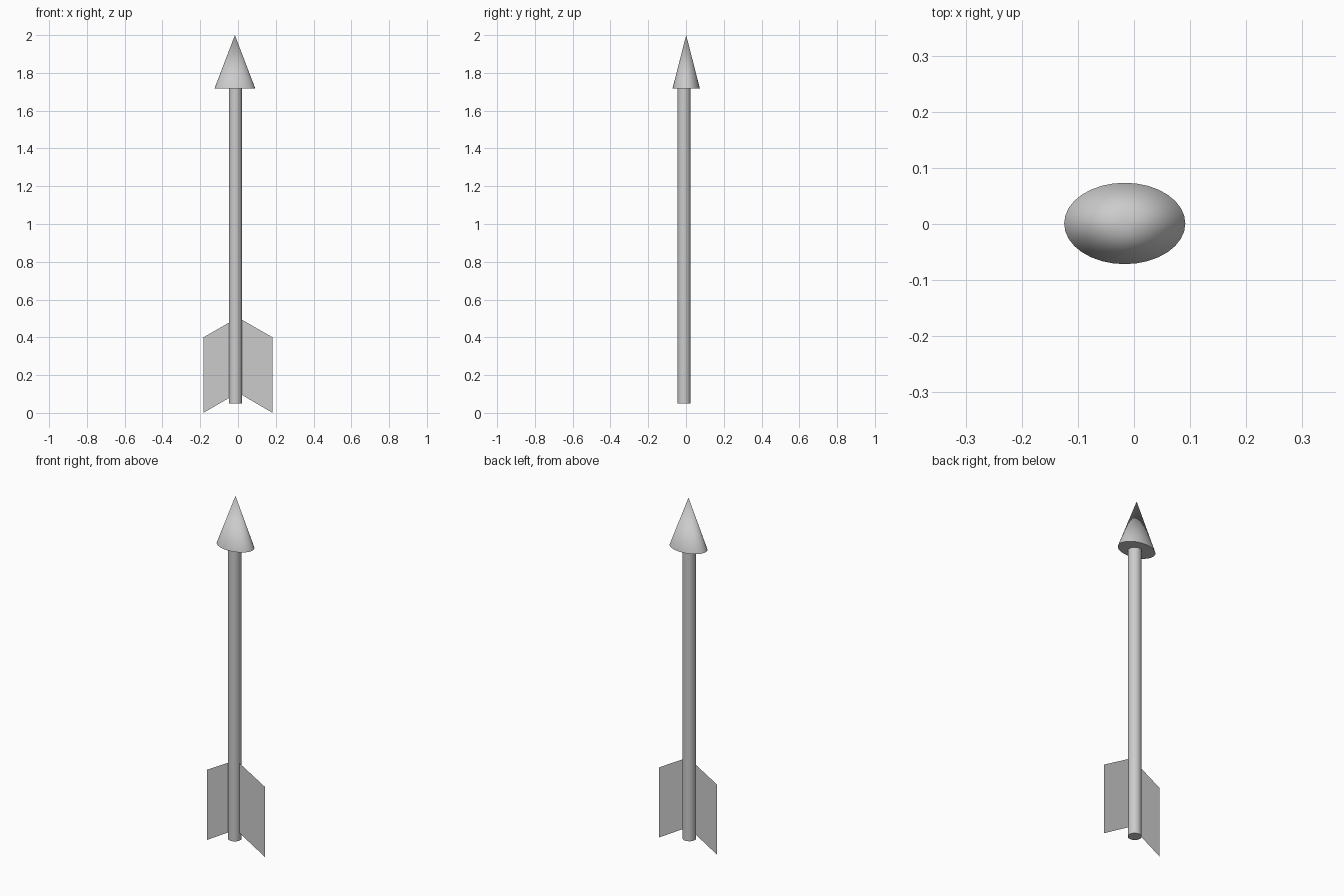
import bpy

if "Cube" in bpy.data.objects:
    bpy.data.objects.remove(bpy.data.objects["Cube"])

FIN_Y = -0.018  # plane of the flat fletching


def smooth(obj):
    bpy.context.view_layer.objects.active = obj
    bpy.ops.object.shade_smooth_by_angle()


# Shaft: slim round rod from just above the ground into the head
bottom, top = 0.05, 1.722
bpy.ops.mesh.primitive_cylinder_add(
    vertices=32, radius=0.035, depth=top - bottom,
    location=(-0.0135, -0.0105, (bottom + top) / 2))
shaft = bpy.context.object
shaft.name = "shaft"
smooth(shaft)

# Head: closed cone with an oval base
base, tip = 1.717, 2.0
bpy.ops.mesh.primitive_cone_add(
    vertices=32, radius1=1, radius2=0, depth=tip - base,
    location=(-0.0165, 0.001, (base + tip) / 2))
head = bpy.context.object
head.name = "arrow_head"
head.scale = (0.108, 0.0725, 1)
bpy.ops.object.transform_apply(location=False, rotation=False, scale=True)
smooth(head)

# Fins: one flat sheet, mirrored to the other side of the shaft
profile = [(0, 0.107), (0.183, 0), (0.183, 0.40), (0, 0.505)]
mesh = bpy.data.meshes.new("tail_fins")
mesh.from_pydata([(x, FIN_Y, z) for x, z in profile], [], [(0, 1, 2, 3)])
fins = bpy.data.objects.new("tail_fins", mesh)
bpy.context.collection.objects.link(fins)
mirror = fins.modifiers.new("mirror", 'MIRROR')
mirror.use_axis[0] = True
